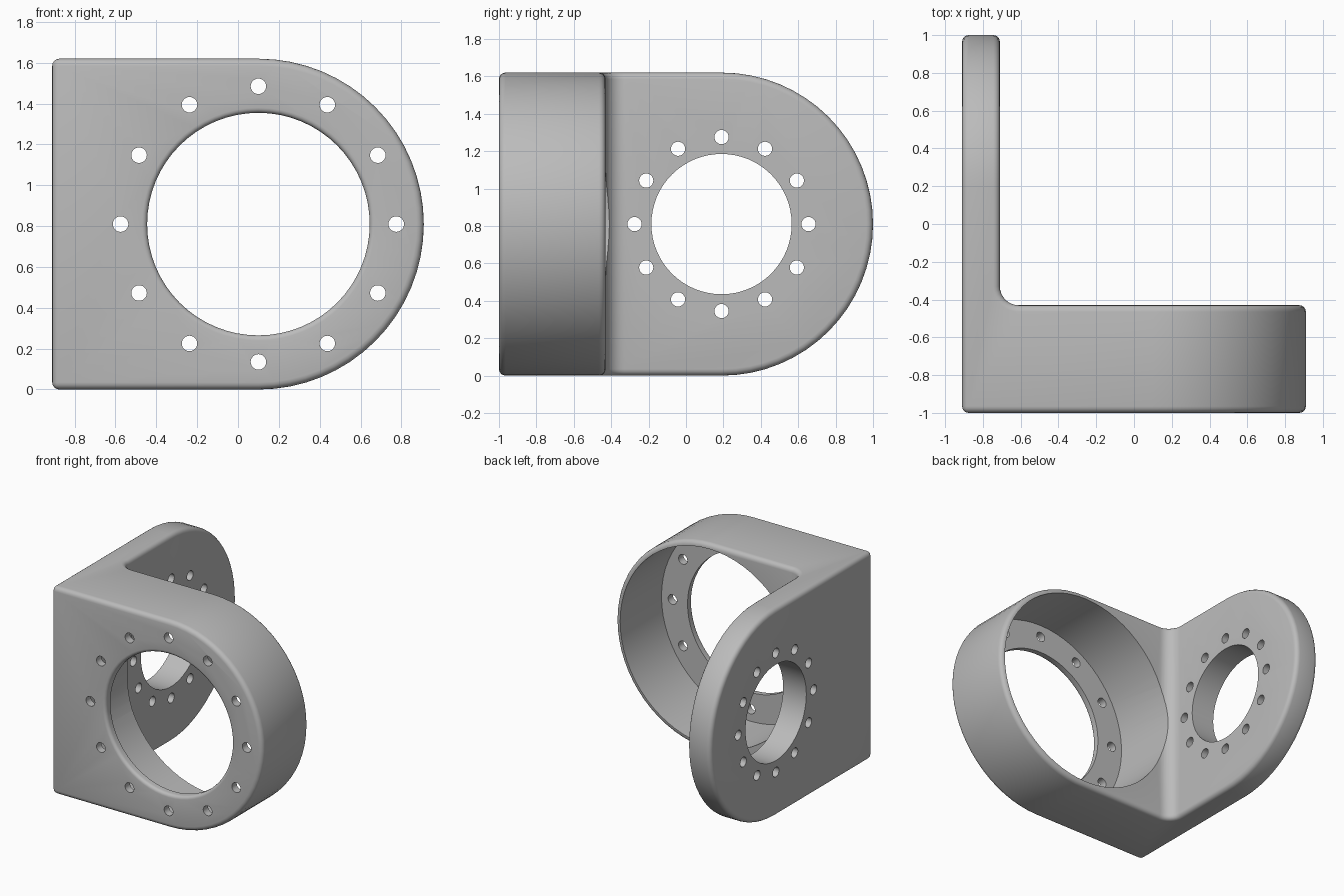
import bpy, bmesh
from math import sin, cos, pi
from mathutils import Matrix, Vector

cube = bpy.data.objects.get("Cube")
if cube:
    bpy.data.objects.remove(cube, do_unlink=True)

LEFT, FRONT, H = -0.91, -1.0, 1.62      # outer corner and height
R = H / 2                               # radius of both rounded ends
PLATE, BACK, FILLET = -0.71, -0.43, 0.1  # inner faces and inside corner
CX, CY = 0.10, 0.19                     # centres of the two round ends
HOLE = 0.038

grey = bpy.data.materials.new("grey_metal")
grey.use_nodes = True
grey.diffuse_color = (0.5, 0.5, 0.5, 1)
grey.node_tree.nodes["Principled BSDF"].inputs["Base Color"].default_value = (0.5, 0.5, 0.5, 1)

# Axis frames: local x, y lie in the profile, local z is the extrusion
UPRIGHT = Matrix.Identity(3)
ALONG_Y = Matrix(((1, 0, 0), (0, 0, 1), (0, 1, 0)))
ALONG_X = Matrix(((0, 0, 1), (1, 0, 0), (0, 1, 0)))


def add_object(name, bm, frame):
    bm.transform(frame.to_4x4())
    bmesh.ops.recalc_face_normals(bm, faces=bm.faces)
    mesh = bpy.data.meshes.new(name)
    bm.to_mesh(mesh)
    bm.free()
    mesh.materials.append(grey)
    ob = bpy.data.objects.new(name, mesh)
    bpy.context.collection.objects.link(ob)
    return ob


def prism(name, points, low, high, frame):
    bm = bmesh.new()
    face = bm.faces.new([bm.verts.new((u, v, low)) for u, v in points])
    top = bmesh.ops.extrude_face_region(bm, geom=[face])["geom"]
    verts = [g for g in top if isinstance(g, bmesh.types.BMVert)]
    bmesh.ops.translate(bm, verts=verts, vec=(0, 0, high - low))
    return add_object(name, bm, frame)


def lathe(name, profile, u, v, frame, steps=64):
    """Solid of revolution from (radius, depth) pairs about (u, v)."""
    bm = bmesh.new()
    rings = [[bm.verts.new((u + r * cos(2 * pi * i / steps), v + r * sin(2 * pi * i / steps), d))
              for i in range(steps)] for r, d in profile]
    for a, b in zip(rings, rings[1:]):
        for i in range(steps):
            j = (i + 1) % steps
            bm.faces.new((a[i], a[j], b[j], b[i]))
    bm.faces.new(rings[0])
    bm.faces.new(rings[-1])
    return add_object(name, bm, frame)


def arc(cx, cy, r, start, end, n):
    return [(cx + r * cos(start + (end - start) * i / n),
             cy + r * sin(start + (end - start) * i / n)) for i in range(n + 1)]


def d_shape(flat, centre):
    return [(flat, H), (flat, 0)] + arc(centre, R, R, -pi / 2, pi / 2, 32)


def apply(ob, mod):
    bpy.context.view_layer.objects.active = ob
    bpy.ops.object.modifier_apply(modifier=mod.name)


def boolean(ob, cutter, operation):
    cutter.hide_render = True
    mod = ob.modifiers.new("cut", 'BOOLEAN')
    mod.operation, mod.object, mod.solver = operation, cutter, 'EXACT'
    apply(ob, mod)
    bpy.data.objects.remove(cutter, do_unlink=True)


# L-shaped body with a filleted inside corner
corner = arc(PLATE + FILLET, BACK + FILLET, FILLET, 1.5 * pi, pi, 8)
outline = [(LEFT, FRONT), (1.2, FRONT), (1.2, BACK)] + corner + [(PLATE, 1.2), (LEFT, 1.2)]
body = prism("angle_bracket", outline, -0.1, H + 0.1, UPRIGHT)

# Round off the ends of both arms
boolean(body, prism("front_outline", d_shape(-1.2, CX), -1.3, 1.3, ALONG_Y), 'INTERSECT')
boolean(body, prism("side_outline", d_shape(-1.3, CY), -1.3, 1.3, ALONG_X), 'INTERSECT')

# Clean flat faces, then round the outer edges
mod = body.modifiers.new("clean", 'DECIMATE')
mod.decimate_type, mod.angle_limit = 'DISSOLVE', 0.01
apply(body, mod)
mod = body.modifiers.new("round", 'BEVEL')
mod.width, mod.segments, mod.limit_method, mod.angle_limit = 0.035, 4, 'ANGLE', 0.6
apply(body, mod)

# Stepped bore with a rounded front lip, and the plain bore of the side plate
LIP = 0.025
lip = [(0.545 + LIP - LIP * sin(t * pi / 8), FRONT + LIP - LIP * cos(t * pi / 8)) for t in range(5)]
bore = [(lip[0][0], FRONT - 0.1)] + lip + [(0.545, -0.94), (0.77, -0.94), (0.77, -0.1)]
boolean(body, lathe("front_bore", bore, CX, R, ALONG_Y), 'DIFFERENCE')
boolean(body, lathe("side_bore", [(0.375, -1.1), (0.375, -0.6)], CY, R, ALONG_X), 'DIFFERENCE')

# Rings of twelve bolt holes
for centre, radius, low, high, frame in ((CX, 0.675, -1.1, -0.9, ALONG_Y),
                                         (CY, 0.465, -1.1, -0.6, ALONG_X)):
    for u, v in arc(centre, R, radius, 0, 11 * pi / 6, 11):
        boolean(body, lathe("bolt_hole", [(HOLE, low), (HOLE, high)], u, v, frame, 24), 'DIFFERENCE')

# Smooth curves, sharp bore edges
bpy.ops.object.select_all(action='DESELECT')
body.select_set(True)
bpy.context.view_layer.objects.active = body
bpy.ops.object.shade_smooth_by_angle(angle=0.5)
